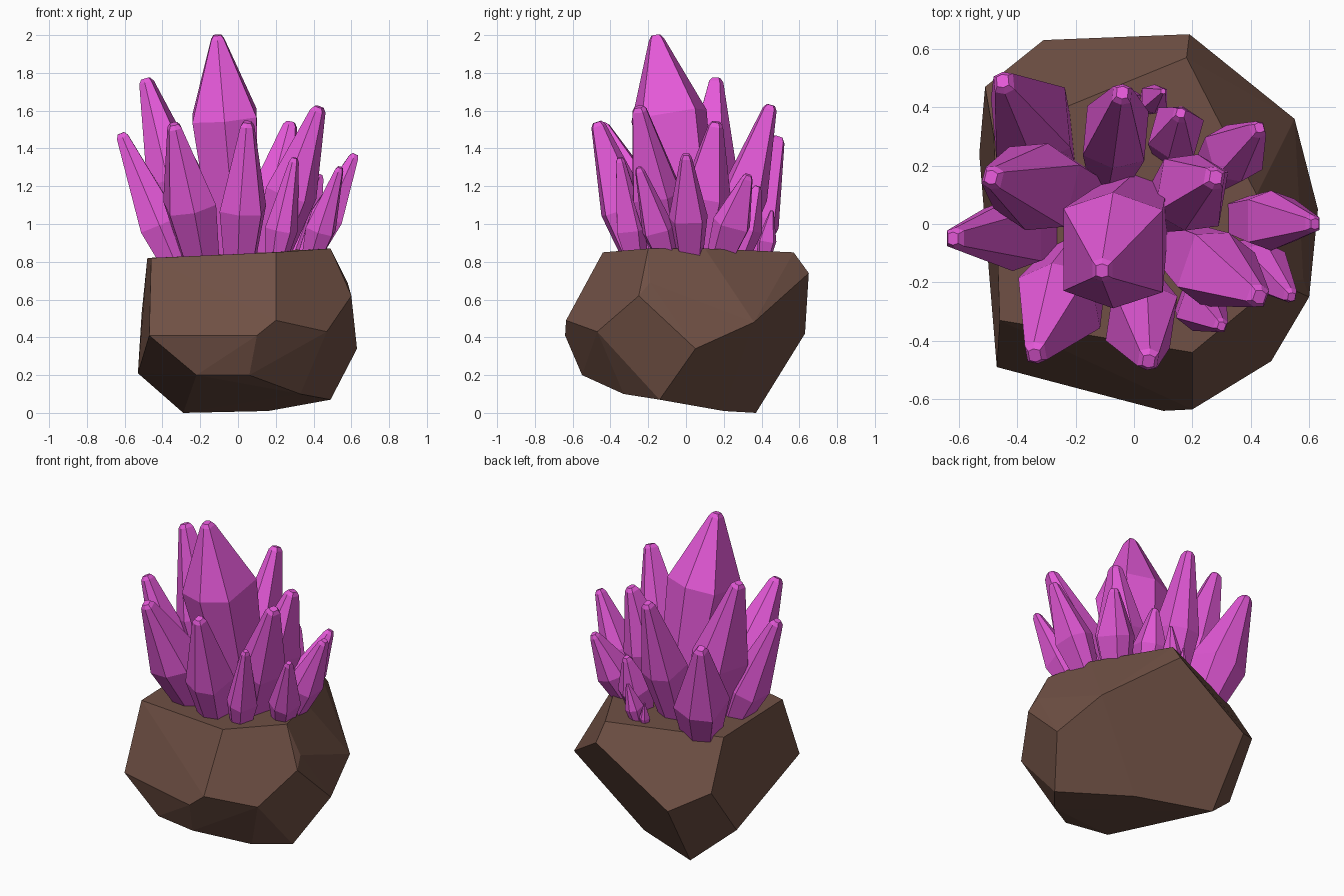
import bpy, bmesh
from math import sin, cos, radians
from mathutils import Vector

if "Cube" in bpy.data.objects:
    bpy.data.objects.remove(bpy.data.objects["Cube"])


def material(name, rgb):
    m = bpy.data.materials.new(name)
    m.diffuse_color = (*rgb, 1)
    m.use_nodes = True
    m.node_tree.nodes["Principled BSDF"].inputs["Base Color"].default_value = m.diffuse_color
    return m


def make_object(name, bm, mat):
    bmesh.ops.recalc_face_normals(bm, faces=bm.faces[:])
    mesh = bpy.data.meshes.new(name)
    bm.to_mesh(mesh)
    bm.free()
    mesh.materials.append(mat)
    ob = bpy.data.objects.new(name, mesh)
    bpy.context.collection.objects.link(ob)
    return ob


brown = material("rock_brown", (0.16, 0.08, 0.058))
purple = material("crystal_purple", (0.78, 0.10, 0.69))

# Rock: convex faceted boulder from its corner points
corners = [
    (-.47, -.49, .41), (.10, -.64, .41), (.20, -.635, .49), (.47, -.47, .43),
    (-.22, -.50, .20), (.06, -.55, .20), (.33, -.33, .10), (.49, -.14, .07),
    (.16, .20, .01), (-.29, .37, 0), (-.53, .24, .21), (-.51, .47, .53),
    (-.31, .63, .42), (.19, .65, .74), (.55, .36, .48), (.63, .05, .34),
    (.60, -.25, .62), (-.46, -.33, .82), (.20, -.44, .85), (.49, -.20, .87),
    (.42, .10, .87), (.18, .57, .85), (-.48, .30, .82), (.58, -.19, .69),
]
bm = bmesh.new()
for c in corners:
    bm.verts.new(c)
bmesh.ops.convex_hull(bm, input=bm.verts[:])
bmesh.ops.dissolve_limit(bm, angle_limit=0.06, verts=bm.verts[:], edges=bm.edges[:])
make_object("rock", bm, brown)

# Crystal cross-section: slightly boxy hexagon as (angle, radius factor)
SECTION = [(40, 1.06), (90, .96), (140, 1.06), (220, 1.06), (270, .96), (320, 1.06)]


# Crystal: six-sided spike, widest at the shoulder, with a small blunt tip
def crystal(name, base, tip, t, r, turn):
    base, tip = Vector(base), Vector(tip)
    axis = tip - base
    w = axis.normalized()
    u = (Vector((1, 0, 0)) - w * w.x).normalized()
    v = w.cross(u)
    tip_r = min(.042, r * .3)
    bm = bmesh.new()
    rings = []
    for f, rad in ((0, r * .67), (t, r), (1 - .022 / axis.length, tip_r), (1, tip_r * .6)):
        c = base + axis * f
        rings.append([])
        for deg, k in SECTION:
            a = radians(deg + turn)
            rings[-1].append(bm.verts.new(c + rad * k * (u * cos(a) + v * sin(a))))
    for lo, hi in zip(rings, rings[1:]):
        for i in range(6):
            j = (i + 1) % 6
            bm.faces.new((lo[i], lo[j], hi[j], hi[i]))
    bm.faces.new(rings[0])
    bm.faces.new(rings[-1])
    make_object(name, bm, purple)


# name, base, tip, shoulder position along the axis, shoulder radius, turn
cluster = [
    ("centre", (0, .04, .78), (-.11, -.16, 2.0), .65, .21, 0),
    ("front", (.01, -.23, .79), (.05, -.47, 1.54), .39, .137, -8),
    ("front_left", (-.19, -.13, .78), (-.34, -.45, 1.53), .44, .155, 10),
    ("front_right", (.16, -.08, .79), (.43, -.25, 1.62), .45, .14, -20),
    ("right_low", (.39, -.10, .82), (.54, -.25, 1.30), .32, .09, -10),
    ("front_small", (.20, -.26, .81), (.30, -.35, 1.35), .30, .088, -20),
    ("right", (.37, .02, .82), (.62, 0, 1.37), .40, .107, 0),
    ("inner_right", (.12, .06, .79), (.28, .16, 1.54), .48, .14, -10),
    ("back_right", (.27, .17, .80), (.43, .33, 1.26), .45, .107, 15),
    ("left", (-.32, -.03, .77), (-.62, -.05, 1.48), .32, .13, 0),
    ("inner_left", (-.20, .10, .78), (-.49, .16, 1.77), .46, .16, -15),
    ("back_left", (-.29, .25, .74), (-.45, .49, 1.46), .40, .16, 5),
    ("back", (-.08, .20, .79), (-.04, .45, 1.63), .44, .13, -5),
    ("back_small", (.13, .26, .80), (.16, .38, 1.20), .45, .10, -15),
    ("back_tiny", (.05, .41, .81), (.10, .455, 1.07), .40, .053, 0),
    ("back_chip", (0, .42, .80), (-.01, .44, .97), .40, .03, -15),
]
for part in cluster:
    crystal("crystal_" + part[0], *part[1:])
